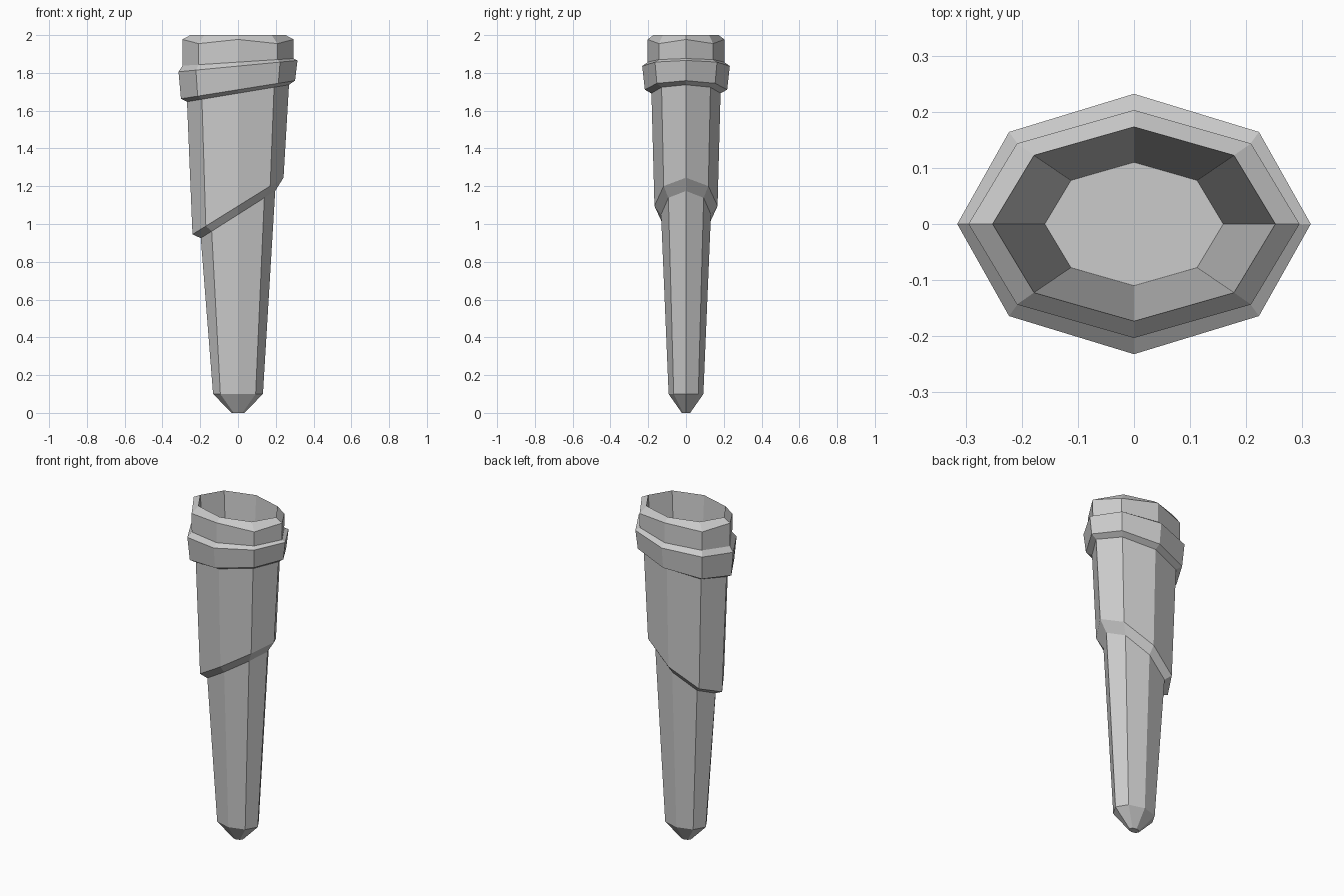
import bpy, bmesh
from math import cos, sin, pi

if "Cube" in bpy.data.objects:
    bpy.data.objects.remove(bpy.data.objects["Cube"])

SIDES = 8

grey = bpy.data.materials.new("plain grey")
grey.use_nodes = True
grey.diffuse_color = (0.6, 0.6, 0.6, 1)
grey.node_tree.nodes["Principled BSDF"].inputs["Base Color"].default_value = (0.6, 0.6, 0.6, 1)


def ring(bm, rx, ry, z, tilt=0.0, dip=0.0):
    """Oval ring; tilt raises the +x end, dip lowers the diagonal corners."""
    verts = []
    for i in range(SIDES):
        a = 2 * pi * i / SIDES
        height = z + tilt * cos(a) - (dip if i % 2 else 0)
        verts.append(bm.verts.new((rx * cos(a), ry * sin(a), height)))
    return verts


def loft(name, sections):
    """Skin a stack of rings and close both ends."""
    bm = bmesh.new()
    rings = [ring(bm, *s) for s in sections]
    for low, high in zip(rings, rings[1:]):
        for i in range(SIDES):
            j = (i + 1) % SIDES
            bm.faces.new((low[i], low[j], high[j], high[i]))
    bm.faces.new(rings[0][::-1])
    bm.faces.new(rings[-1])
    mesh = bpy.data.meshes.new(name)
    bm.to_mesh(mesh)
    bm.free()
    mesh.materials.append(grey)
    obj = bpy.data.objects.new(name, mesh)
    bpy.context.collection.objects.link(obj)
    return obj


# radius x, radius y, height, tilt, corner dip
loft("tapered_sheath", [
    # pointed tip
    (0.033, 0.022, 0.0),
    (0.132, 0.092, 0.1),
    # slanted step between the lower and upper body
    (0.197, 0.132, 1.05, 0.125),
    (0.241, 0.167, 1.095, 0.15),
    # slanted collar band
    (0.270, 0.183, 1.692, 0.045),
    (0.302, 0.218, 1.711, 0.048),
    (0.315, 0.232, 1.836, 0.03),
    (0.294, 0.203, 1.857, 0.019),
    # mouth rim
    (0.295, 0.203, 1.977, 0.0, 0.022),
    (0.252, 0.173, 2.0),
    # hollow inside and its floor
    (0.159, 0.110, 1.0),
])
